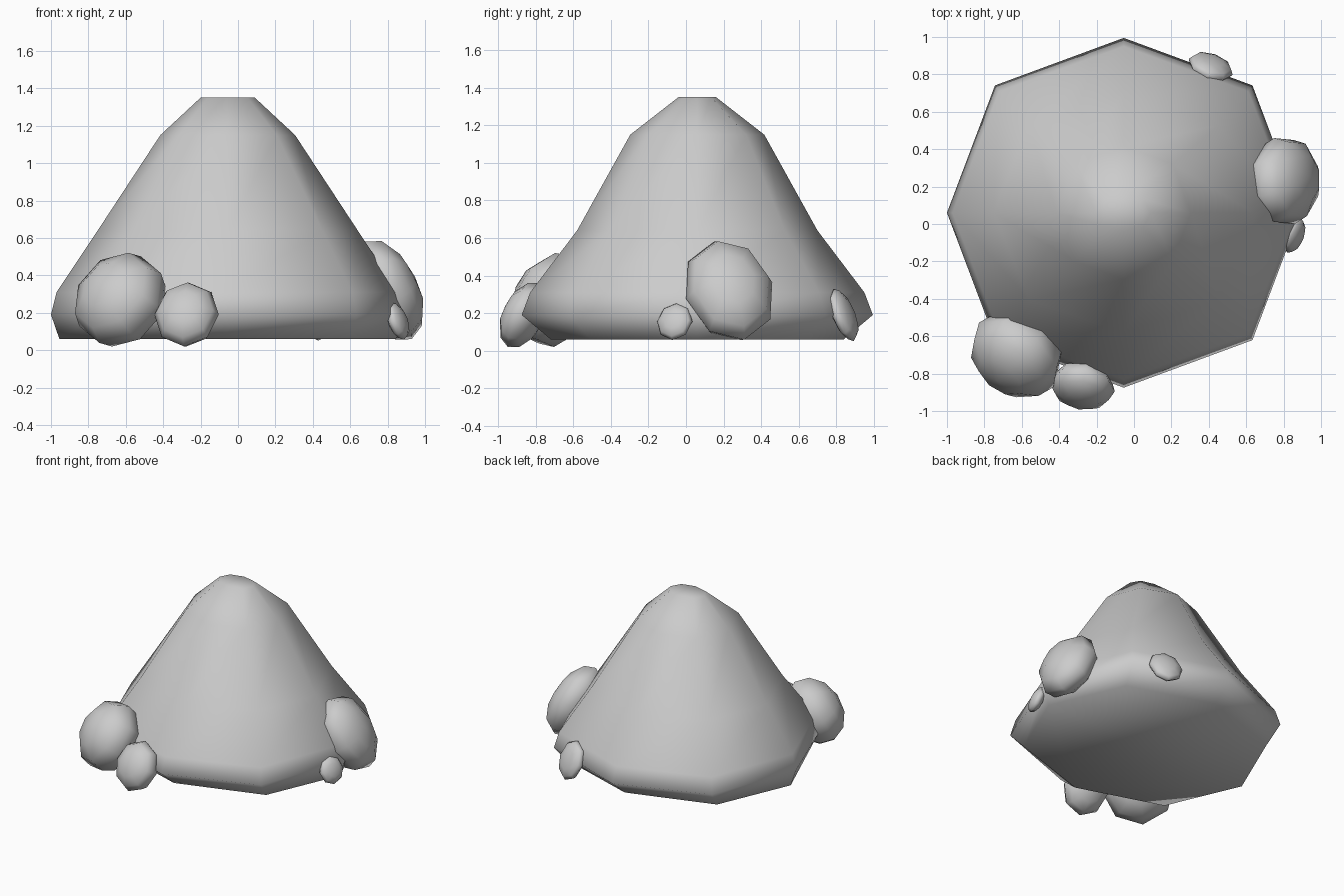
import bpy, bmesh
from math import sin, cos, radians, pi
from mathutils import Matrix, Vector

if "Cube" in bpy.data.objects:
    bpy.data.objects.remove(bpy.data.objects["Cube"])


def finish(bm, name):
    bmesh.ops.recalc_face_normals(bm, faces=bm.faces)
    for f in bm.faces:
        f.smooth = True
    mesh = bpy.data.meshes.new(name)
    bm.to_mesh(mesh)
    bm.free()
    bpy.context.collection.objects.link(bpy.data.objects.new(name, mesh))


# Mound: eight-sided stacked rings (z, half width x, half depth y)
rings = [(0.06, 0.90, 0.78), (0.19, 0.945, 0.935), (0.31, 0.915, 0.89),
         (0.64, 0.695, 0.64), (1.15, 0.36, 0.357), (1.35, 0.145, 0.10)]
bm = bmesh.new()
loops = []
for z, rx, ry in rings:
    loop = []
    for i in range(8):
        a = i * pi / 4
        k = 1.03 if i % 2 else 1.0
        loop.append(bm.verts.new((-0.055 + rx * k * cos(a), 0.06 + ry * k * sin(a), z)))
    loops.append(loop)
for low, high in zip(loops, loops[1:]):
    for i in range(8):
        j = (i + 1) % 8
        bm.faces.new((low[i], low[j], high[j], high[i]))
bm.faces.new(loops[0][::-1])
bm.faces.new(loops[-1])
finish(bm, "mound")


# Stones: flattened low-poly spheres leaning against the mound
def stone(name, centre, radii, azimuth, tilt, roll=0):
    az, t = radians(azimuth), radians(tilt)
    n = Vector((cos(az) * cos(t), sin(az) * cos(t), sin(t)))
    u = Vector((-sin(az), cos(az), 0))
    v = n.cross(u)
    basis = Matrix((u, v, n)).transposed().to_4x4()
    m = (Matrix.Translation(centre) @ basis @ Matrix.Rotation(radians(roll), 4, 'Z')
         @ Matrix.Diagonal((*radii, 1)))
    bm = bmesh.new()
    bmesh.ops.create_uvsphere(bm, u_segments=8, v_segments=6, radius=1, matrix=m)
    finish(bm, name)


stone("large_stone_front", (-0.63, -0.70, 0.27), (0.265, 0.27, 0.20), -127, 30, -8)
stone("small_stone_front", (-0.275, -0.865, 0.19), (0.175, 0.19, 0.11), -100, 27)
stone("large_stone_right", (0.805, 0.23, 0.32), (0.24, 0.30, 0.16), 8, 27, 12)
stone("small_stone_right", (0.855, -0.06, 0.155), (0.10, 0.105, 0.045), -20, 20)
stone("small_stone_back", (0.41, 0.84, 0.19), (0.125, 0.15, 0.05), 70, 22)
